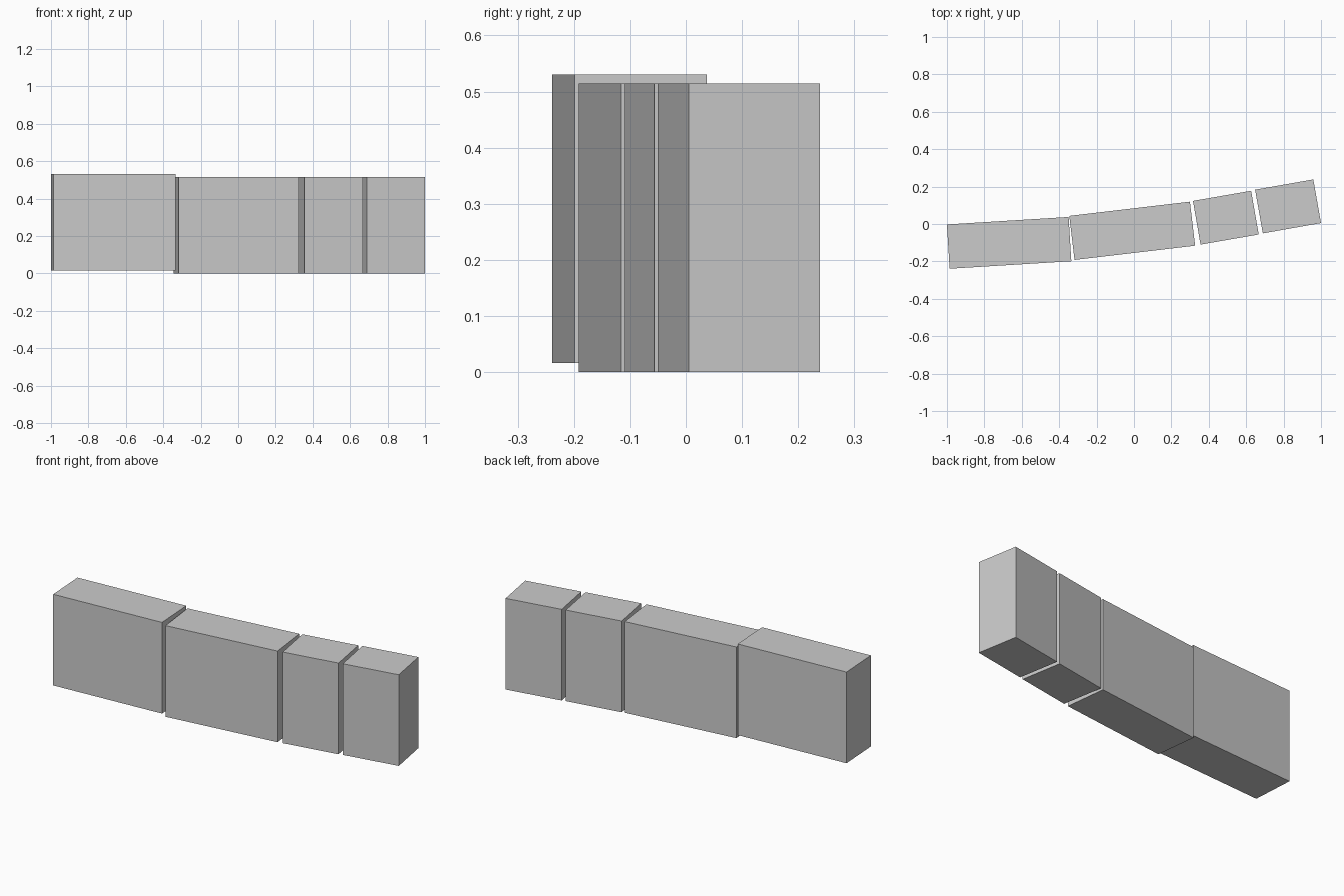
import bpy
import math
from mathutils import Vector

if "Cube" in bpy.data.objects:
    bpy.data.objects.remove(bpy.data.objects["Cube"])

DEPTH = 0.237
HEIGHT = 0.514


def wall_block(name, front_left, front_right, base):
    """Box whose front bottom edge runs between two plan points."""
    a, b = Vector(front_left), Vector(front_right)
    edge = b - a
    back = Vector((-edge.y, edge.x)).normalized() * DEPTH
    centre = (a + b + back) / 2
    bpy.ops.mesh.primitive_cube_add(
        size=1,
        location=(centre.x, centre.y, base + HEIGHT / 2),
        rotation=(0, 0, math.atan2(edge.y, edge.x)),
    )
    block = bpy.context.object
    block.name = name
    block.scale = (edge.length, DEPTH, HEIGHT)
    bpy.ops.object.transform_apply(location=False, rotation=False, scale=True)


# Two long blocks, the first slightly raised, then two short ones
wall_block("long_block_raised", (-0.9855, -0.239), (-0.335, -0.199), 0.016)
wall_block("long_block", (-0.318, -0.192), (0.327, -0.116), 0)
wall_block("short_block_inner", (0.356, -0.110), (0.667, -0.056), 0)
wall_block("short_block_end", (0.689, -0.050), (1.0, 0.005), 0)
